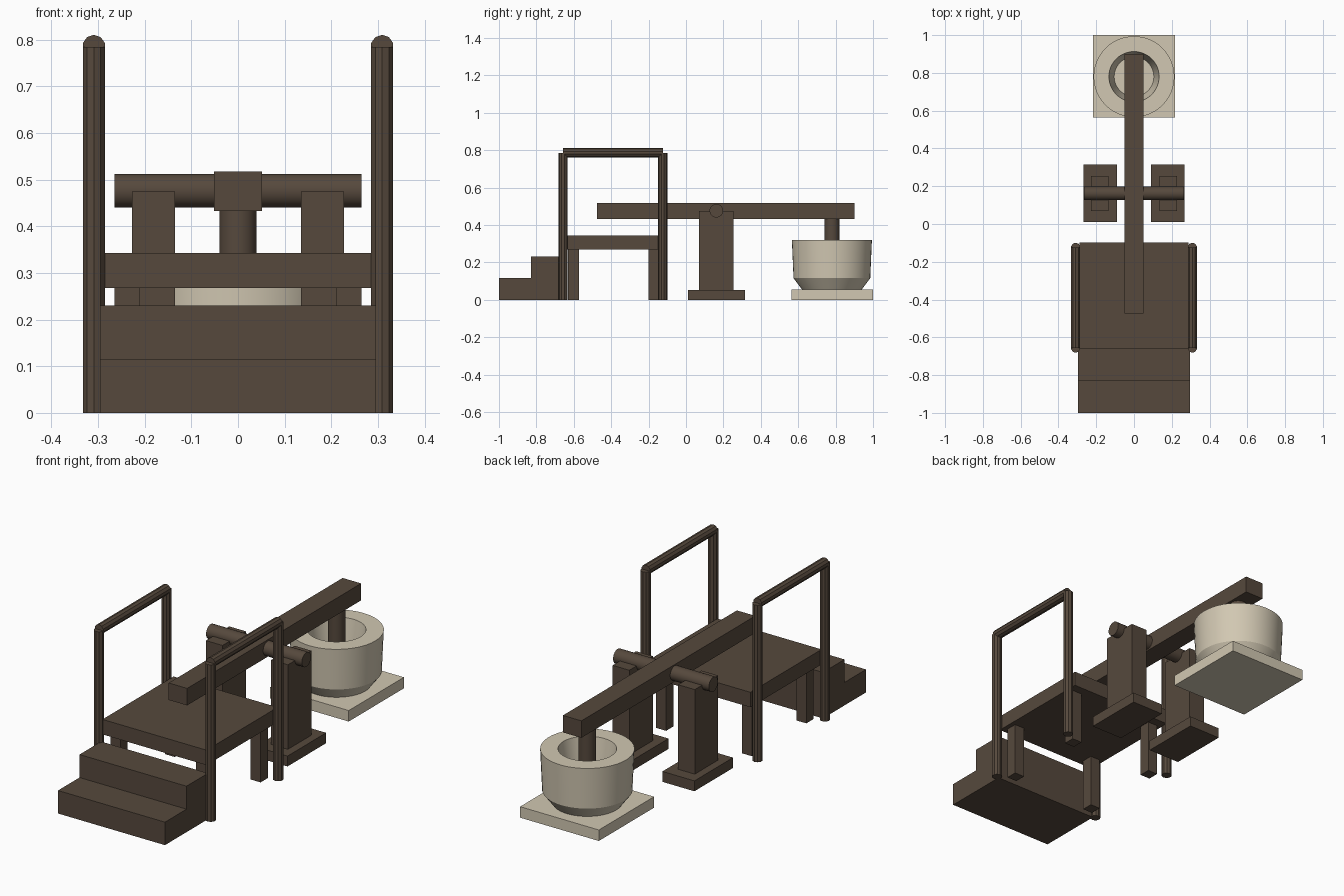
import bpy, bmesh, math
from mathutils import Matrix

if "Cube" in bpy.data.objects:
    bpy.data.objects.remove(bpy.data.objects["Cube"])


def material(name, rgb):
    m = bpy.data.materials.new(name)
    m.diffuse_color = (*rgb, 1.0)
    m.use_nodes = True
    m.node_tree.nodes["Principled BSDF"].inputs["Base Color"].default_value = m.diffuse_color
    return m


WOOD = material("dark_wood", (0.093, 0.066, 0.046))
STONE = material("pale_stone", (0.64, 0.575, 0.445))


def finish(name, bm, mat, smooth=False):
    bmesh.ops.recalc_face_normals(bm, faces=bm.faces)
    me = bpy.data.meshes.new(name)
    bm.to_mesh(me)
    bm.free()
    me.materials.append(mat)
    ob = bpy.data.objects.new(name, me)
    bpy.context.collection.objects.link(ob)
    if smooth:
        bpy.ops.object.select_all(action='DESELECT')
        ob.select_set(True)
        bpy.context.view_layer.objects.active = ob
        bpy.ops.object.shade_smooth_by_angle(angle=math.radians(30))
    return ob


def box(name, x, y, z, mat=WOOD):
    """Box from (min, max) ranges on each axis."""
    bm = bmesh.new()
    size = [b - a for a, b in (x, y, z)]
    mid = [(a + b) / 2 for a, b in (x, y, z)]
    bmesh.ops.create_cube(bm, size=1, matrix=Matrix.Translation(mid) @ Matrix.Diagonal((*size, 1)))
    return finish(name, bm, mat)


def rod(name, centre, radius, length, axis='Z', sides=32, smooth=True):
    bm = bmesh.new()
    turn = {'X': Matrix.Rotation(math.pi / 2, 4, 'Y'),
            'Y': Matrix.Rotation(math.pi / 2, 4, 'X'),
            'Z': Matrix.Identity(4)}[axis]
    bmesh.ops.create_cone(bm, cap_ends=True, segments=sides, radius1=radius, radius2=radius,
                          depth=length, matrix=Matrix.Translation(centre) @ turn)
    return finish(name, bm, WOOD, smooth)


def lathe(name, profile, y, mat, sides=48):
    """Revolve a closed (radius, z) profile whose ends lie on the axis."""
    bm = bmesh.new()
    verts = [bm.verts.new((r, 0, z)) for r, z in profile]
    edges = [bm.edges.new(p) for p in zip(verts, verts[1:])]
    bmesh.ops.spin(bm, geom=verts + edges, cent=(0, 0, 0), axis=(0, 0, 1),
                   angle=2 * math.pi, steps=sides)
    bmesh.ops.remove_doubles(bm, verts=bm.verts, dist=1e-5)
    bmesh.ops.translate(bm, verts=bm.verts, vec=(0, y, 0))
    return finish(name, bm, mat, True)


# Steps and platform
box("lower_step", (-0.296, 0.296), (-1.0, -0.83), (0, 0.115))
box("upper_step", (-0.296, 0.296), (-0.83, -0.66), (0, 0.23))
box("platform", (-0.288, 0.288), (-0.66, -0.098), (0.268, 0.343))

for side, s in (("left", -1), ("right", 1)):
    def span(a, b):
        return tuple(sorted((s * a, s * b)))

    # Platform legs
    box(f"{side}_front_leg", span(0.21, 0.265), (-0.63, -0.573), (0, 0.268))
    box(f"{side}_back_leg", span(0.21, 0.265), (-0.2, -0.143), (0, 0.268))

    # Handrail frame
    for end, y in (("front", -0.657), ("back", -0.124)):
        rod(f"{side}_{end}_rail_post", (s * 0.309, y, 0.3925), 0.0245, 0.785, sides=10)
    rod(f"{side}_handrail", (s * 0.309, -0.3905, 0.786), 0.0245, 0.533, 'Y', sides=10)

    # Pivot supports
    box(f"{side}_pivot_foot", span(0.09, 0.267), (0.01, 0.315), (0, 0.052))
    box(f"{side}_pivot_post", span(0.135, 0.227), (0.07, 0.255), (0.052, 0.475))

# Axle, beam and pestle
rod("axle", (0, 0.162, 0.476), 0.036, 0.53, 'X')
box("lever_beam", (-0.051, 0.051), (-0.475, 0.9), (0.433, 0.518))
rod("pestle", (0, 0.78, 0.295), 0.04, 0.28)

# Stone mortar on its slab
box("mortar_slab", (-0.218, 0.218), (0.564, 1.0), (0, 0.055), STONE)
lathe("mortar_bowl", [(0, 0.055), (0.16, 0.055), (0.205, 0.115), (0.214, 0.32),
                      (0.133, 0.32), (0.105, 0.155), (0, 0.155)], 0.78, STONE)
